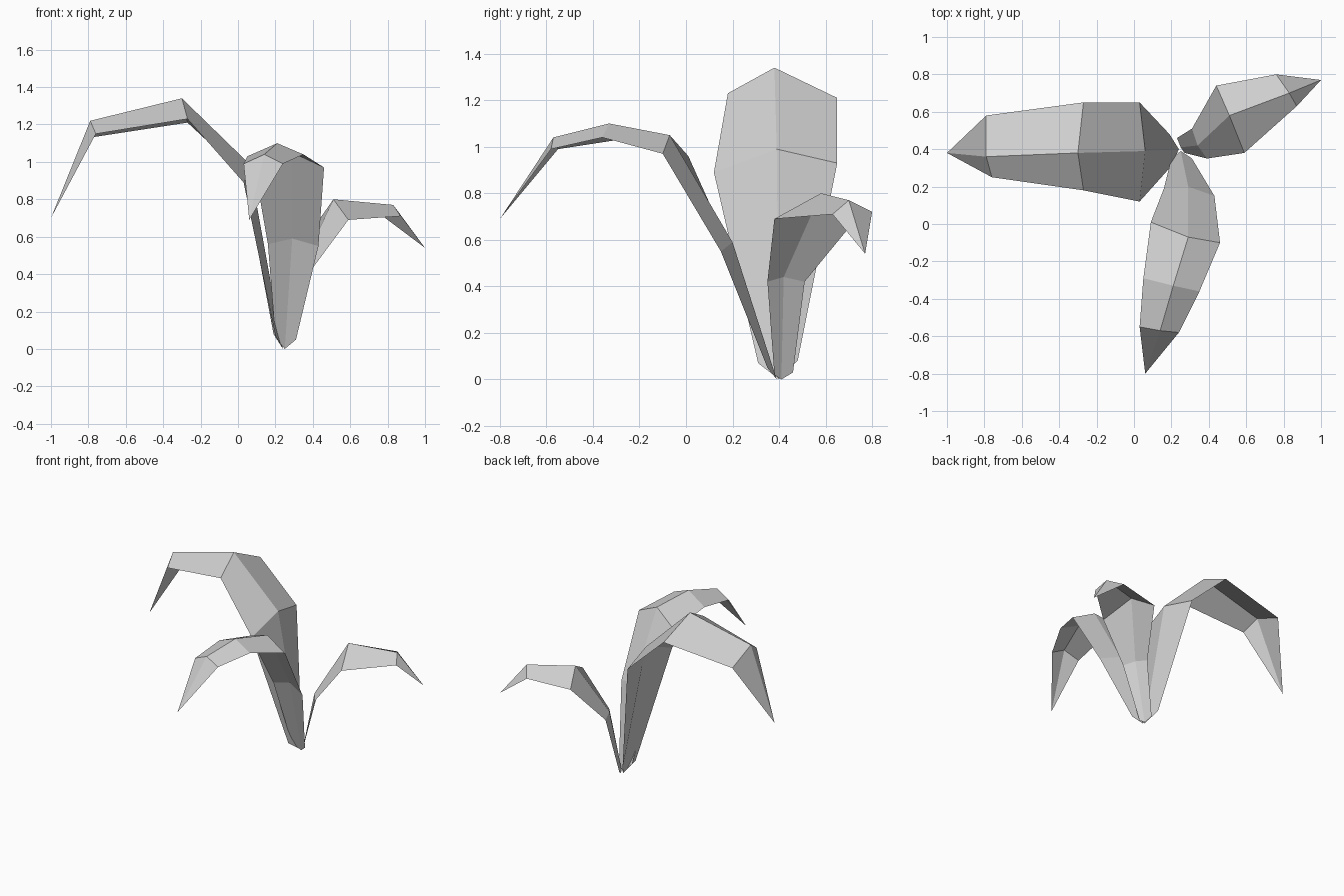
import bpy
import bmesh
from mathutils import Vector

# Remove only the default object
default_cube = bpy.data.objects.get("Cube")
if default_cube is not None:
    bpy.data.objects.remove(default_cube, do_unlink=True)


def make_material(name, colour):
    material = bpy.data.materials.new(name)
    material.use_nodes = True
    material.diffuse_color = colour
    shader = material.node_tree.nodes["Principled BSDF"]
    shader.inputs["Base Color"].default_value = colour
    return material


def make_leaf(name, root, sections, tip, material):
    """Folded leaf blade: each section is (left edge, raised spine, right edge).

    The blade starts at a single root point, widens through the sections
    and closes in a pointed tip. Left and right are seen along the growth.
    """
    mesh_builder = bmesh.new()

    def add_vertex(point):
        return mesh_builder.verts.new(Vector(point))

    root_vertex = add_vertex(root)
    tip_vertex = add_vertex(tip)
    rows = [[add_vertex(point) for point in section] for section in sections]

    # Spine runs straight into the root; edges keep their own narrow base
    base_left, base_right = rows[0][0], rows[0][-1]
    rows[0] = [base_left, root_vertex, base_right]
    for vertex in [v for v in mesh_builder.verts if not any(v in row for row in rows)]:
        if vertex is not tip_vertex:
            mesh_builder.verts.remove(vertex)

    # Two facets between neighbouring sections, one on each side of the spine
    for lower, upper in zip(rows, rows[1:]):
        mesh_builder.faces.new((lower[1], upper[1], upper[0], lower[0]))
        mesh_builder.faces.new((lower[2], upper[2], upper[1], lower[1]))

    # Pointed end
    left, spine, right = rows[-1]
    mesh_builder.faces.new((spine, tip_vertex, left))
    mesh_builder.faces.new((right, tip_vertex, spine))

    mesh = bpy.data.meshes.new(name)
    mesh_builder.to_mesh(mesh)
    mesh_builder.free()
    mesh.materials.append(material)
    leaf = bpy.data.objects.new(name, mesh)
    bpy.context.scene.collection.objects.link(leaf)
    return leaf


leaf_grey = make_material("leaf grey", (0.62, 0.62, 0.62, 1))

# Large leaf arching to the model's right
make_leaf(
    "large_side_leaf",
    root=(.24, .4, 0),
    sections=[
        [(.2, .31, .07), (.19, .48, .08)],
        [(.03, .12, .89), (.06, .39, .99), (.03, .65, .93)],
        [(-.27, .18, 1.23), (-.3, .38, 1.34), (-.27, .65, 1.21)],
        [(-.76, .25, 1.15), (-.79, .36, 1.22), (-.79, .58, 1.13)],
    ],
    tip=(-1, .38, .7),
    material=leaf_grey,
)

# Middle leaf arching forward
make_leaf(
    "front_leaf",
    root=(.25, .39, 0),
    sections=[
        [(.31, .35, .05), (.2, .35, .06)],
        [(.43, .15, .55), (.29, .2, .59), (.16, .19, .56)],
        [(.46, -.1, .97), (.29, -.07, 1.05), (.09, .01, .96)],
        [(.35, -.36, 1.04), (.21, -.33, 1.1), (.05, -.29, 1.03)],
        [(.24, -.58, .99), (.14, -.57, 1.04), (.03, -.55, .99)],
    ],
    tip=(.06, -.8, .69),
    material=leaf_grey,
)

# Small leaf arching back to the model's left
make_leaf(
    "small_back_leaf",
    root=(.25, .41, 0),
    sections=[
        [(.23, .46, .03), (.27, .38, .02)],
        [(.31, .51, .42), (.34, .42, .44), (.39, .35, .42)],
        [(.44, .74, .7), (.51, .58, .8), (.59, .38, .69)],
        [(.76, .8, .72), (.83, .7, .77), (.87, .63, .71)],
    ],
    tip=(1, .77, .54),
    material=leaf_grey,
)
